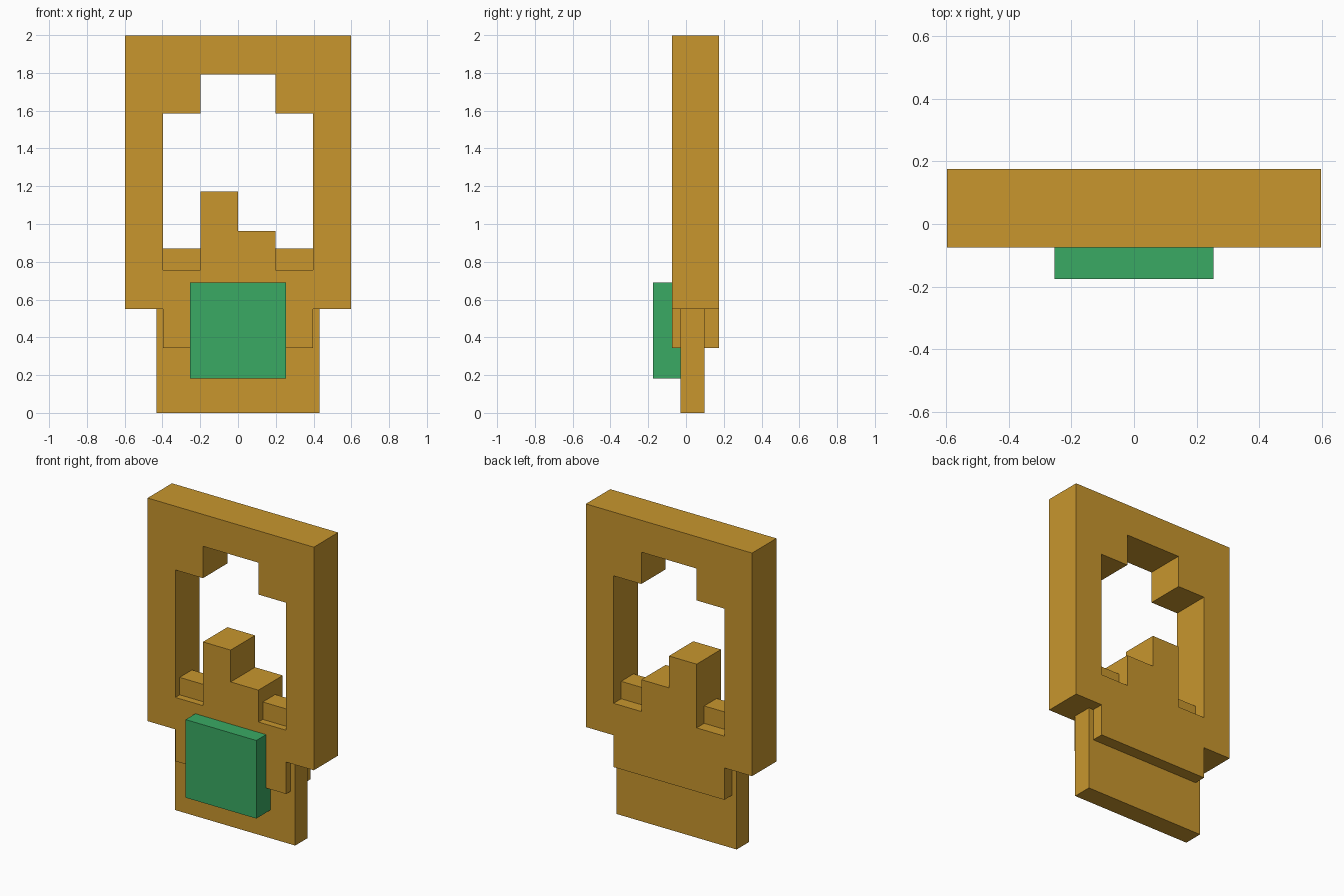
import bpy
import math

if "Cube" in bpy.data.objects:
    bpy.data.objects.remove(bpy.data.objects["Cube"])

U, V, Z0 = 0.199, 0.207, 0.343   # grid cell width, cell height, lowest plate edge


def material(name, rgb):
    mat = bpy.data.materials.new(name)
    mat.diffuse_color = (*rgb, 1.0)
    mat.use_nodes = True
    mat.node_tree.nodes["Principled BSDF"].inputs["Base Color"].default_value = mat.diffuse_color
    return mat


gold = material("gold", (0.578, 0.305, 0.027))
green = material("green", (0.042, 0.402, 0.127))


def box(name, x, y, z, mat):
    bpy.ops.mesh.primitive_cube_add(size=1, location=(sum(x) / 2, sum(y) / 2, sum(z) / 2))
    ob = bpy.context.object
    ob.name = name
    ob.scale = (x[1] - x[0], y[1] - y[0], z[1] - z[0])
    bpy.ops.object.transform_apply(location=False, rotation=False, scale=True)
    ob.data.materials.append(mat)
    return ob


def plate(name, loops, y, mat):
    """Filled outline with holes, in grid cells, extruded along y."""
    curve = bpy.data.curves.new(name, 'CURVE')
    curve.dimensions = '2D'
    curve.fill_mode = 'BOTH'
    curve.extrude = (y[1] - y[0]) / 2
    for pts in loops:
        s = curve.splines.new('POLY')
        s.points.add(len(pts) - 1)
        for p, (i, j) in zip(s.points, pts):
            p.co = (i * U, Z0 + j * V, 0, 1)
        s.use_cyclic_u = True
    ob = bpy.data.objects.new(name, curve)
    bpy.context.collection.objects.link(ob)
    ob.rotation_euler = (math.pi / 2, 0, 0)
    ob.location.y = sum(y) / 2
    curve.materials.append(mat)
    bpy.ops.object.select_all(action='DESELECT')
    ob.select_set(True)
    bpy.context.view_layer.objects.active = ob
    bpy.ops.object.convert(target='MESH')
    ob = bpy.context.object
    bpy.ops.object.shade_flat()
    return ob


# Blocky ring plate: outer outline and stepped window
outer = [(-2, 0), (2, 0), (2, 1), (3, 1), (3, 8), (-3, 8), (-3, 1), (-2, 1)]
window = [(-2, 2), (-1, 2), (-1, 4), (0, 4), (0, 3), (1, 3), (1, 2), (2, 2),
          (2, 6), (1, 6), (1, 7), (-1, 7), (-1, 6), (-2, 6)]
plate("ring_plate", [outer, window], (-0.075, 0.175), gold)

# Thin slab through the plate, seen in the window corners and below
box("core_slab", (-0.432, 0.432), (-0.03, 0.097), (0, 0.87), gold)

# Front gem block
box("front_gem", (-0.254, 0.254), (-0.175, -0.028), (0.183, 0.69), green)
